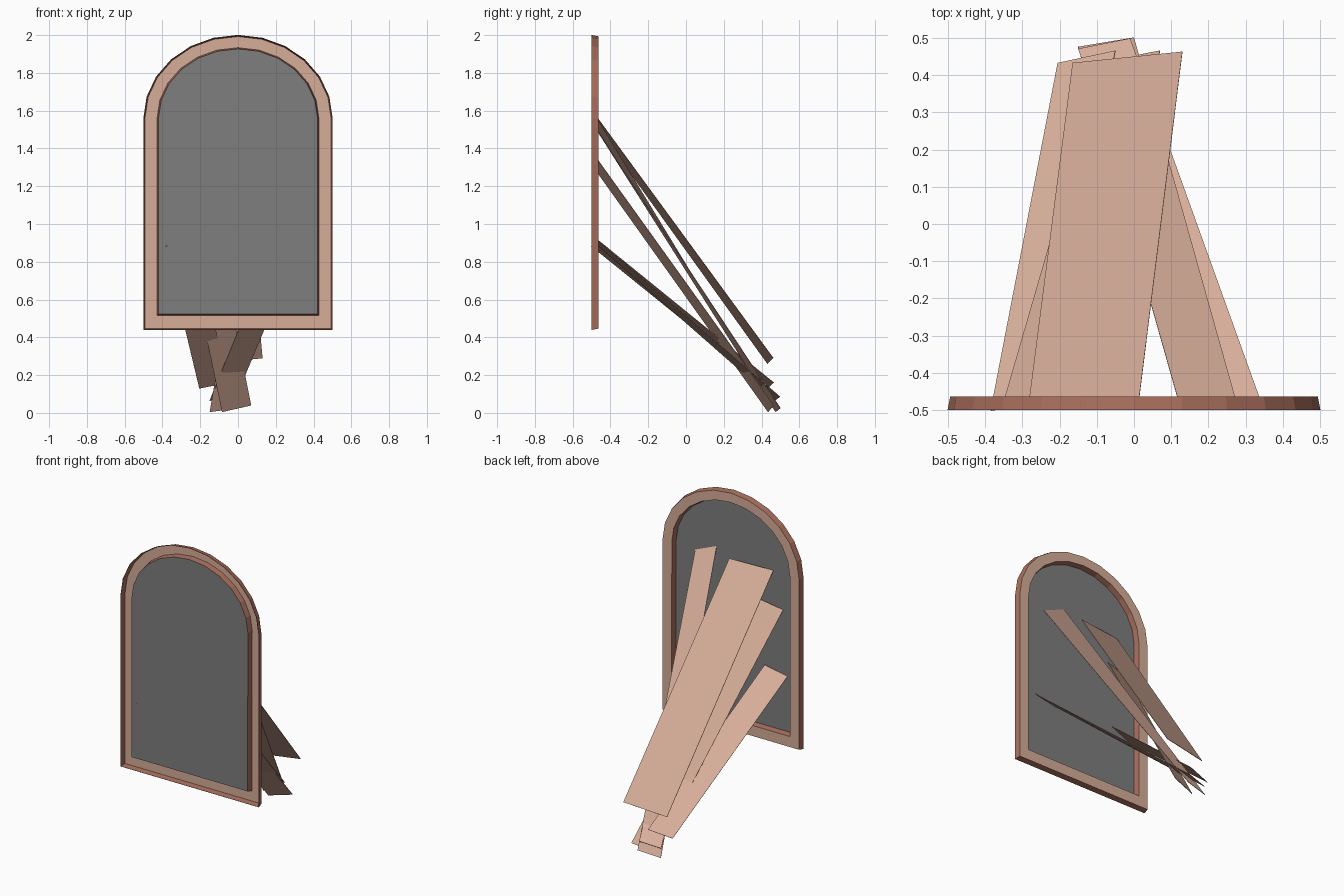
import bpy, math

if "Cube" in bpy.data.objects:
    bpy.data.objects.remove(bpy.data.objects["Cube"])


def material(name, rgb):
    m = bpy.data.materials.new(name)
    m.diffuse_color = (*rgb, 1)
    m.use_nodes = True
    m.node_tree.nodes["Principled BSDF"].inputs["Base Color"].default_value = m.diffuse_color
    return m


BEIGE = material("pale_wood", (0.68, 0.42, 0.32))
BROWN = material("reddish_wood", (0.386, 0.153, 0.105))
GREY = material("grey_panel", (0.21, 0.21, 0.21))


def build(name, verts, faces, mats, indices=None, thickness=0.003):
    """Thin sheet object with a little thickness."""
    me = bpy.data.meshes.new(name)
    me.from_pydata(verts, [], faces)
    for m in mats:
        me.materials.append(m)
    if indices:
        for p, i in zip(me.polygons, indices):
            p.material_index = i
    ob = bpy.data.objects.new(name, me)
    bpy.context.collection.objects.link(ob)
    mod = ob.modifiers.new("thickness", 'SOLIDIFY')
    mod.thickness = thickness
    mod.offset = 0
    return ob


def arch(half_width, bottom, rise, y, spring=1.56, segments=12):
    """Outline of an arched opening: square bottom, elliptical top."""
    pts = [(-half_width, y, bottom), (half_width, y, bottom)]
    for i in range(segments + 1):
        a = math.pi * i / segments
        pts.append((half_width * math.cos(a), y, spring + rise * math.sin(a)))
    return pts


# Frame: channel open to the front, sloping walls joined by a flat back
FRONT, BACK = -0.5, -0.464
rings = [arch(0.5, 0.44, 0.44, FRONT), arch(0.493, 0.447, 0.433, BACK),
         arch(0.428, 0.515, 0.373, BACK), arch(0.42, 0.523, 0.366, FRONT)]
n = len(rings[0])
faces, idx = [], []
for r in range(3):
    for i in range(n):
        j = (i + 1) % n
        faces.append((r * n + i, r * n + j, (r + 1) * n + j, (r + 1) * n + i))
        idx.append(1 if r == 1 else 0)
build("arched_frame", [v for ring in rings for v in ring], faces,
      [BROWN, BEIGE], idx, 0.002)

# Grey panel filling the arch at the front
build("arched_panel", arch(0.42, 0.523, 0.366, -0.499), [tuple(range(n))],
      [GREY], None, 0.002)


def plank(name, left_top, right_top, left_foot, right_foot, ends=(-0.497, -0.497)):
    """Board from the back of the panel (top x, z given at y=-0.46) to its foot."""
    tops = []
    for (x, z), foot, y_end in zip((left_top, right_top), (left_foot, right_foot), ends):
        t = (y_end - foot[1]) / (-0.46 - foot[1])
        tops.append((foot[0] + (x - foot[0]) * t, y_end, foot[2] + (z - foot[2]) * t))
    build(name, [left_foot, right_foot, tops[1], tops[0]], [(0, 1, 2, 3)], [BEIGE])


# Leaning support planks behind the panel
plank("low_left_plank", (-0.377, 0.85), (-0.23, 0.91),
      (-0.205, 0.432, 0.13), (-0.05, 0.465, 0.16), (-0.501, -0.48))
plank("wide_plank", (-0.28, 1.50), (0.015, 1.55),
      (-0.165, 0.432, 0.26), (0.13, 0.462, 0.29), (-0.497, -0.468))
plank("middle_left_plank", (-0.345, 1.26), (-0.19, 1.33),
      (-0.085, 0.435, 0.005), (0.07, 0.465, 0.04), (-0.497, -0.475))
plank("high_right_plank", (0.115, 1.54), (0.27, 1.48),
      (-0.15, 0.475, 0.005), (0.0, 0.50, 0.025))
plank("low_right_plank", (0.18, 0.88), (0.335, 0.91),
      (-0.15, 0.47, 0.065), (-0.01, 0.498, 0.085))
